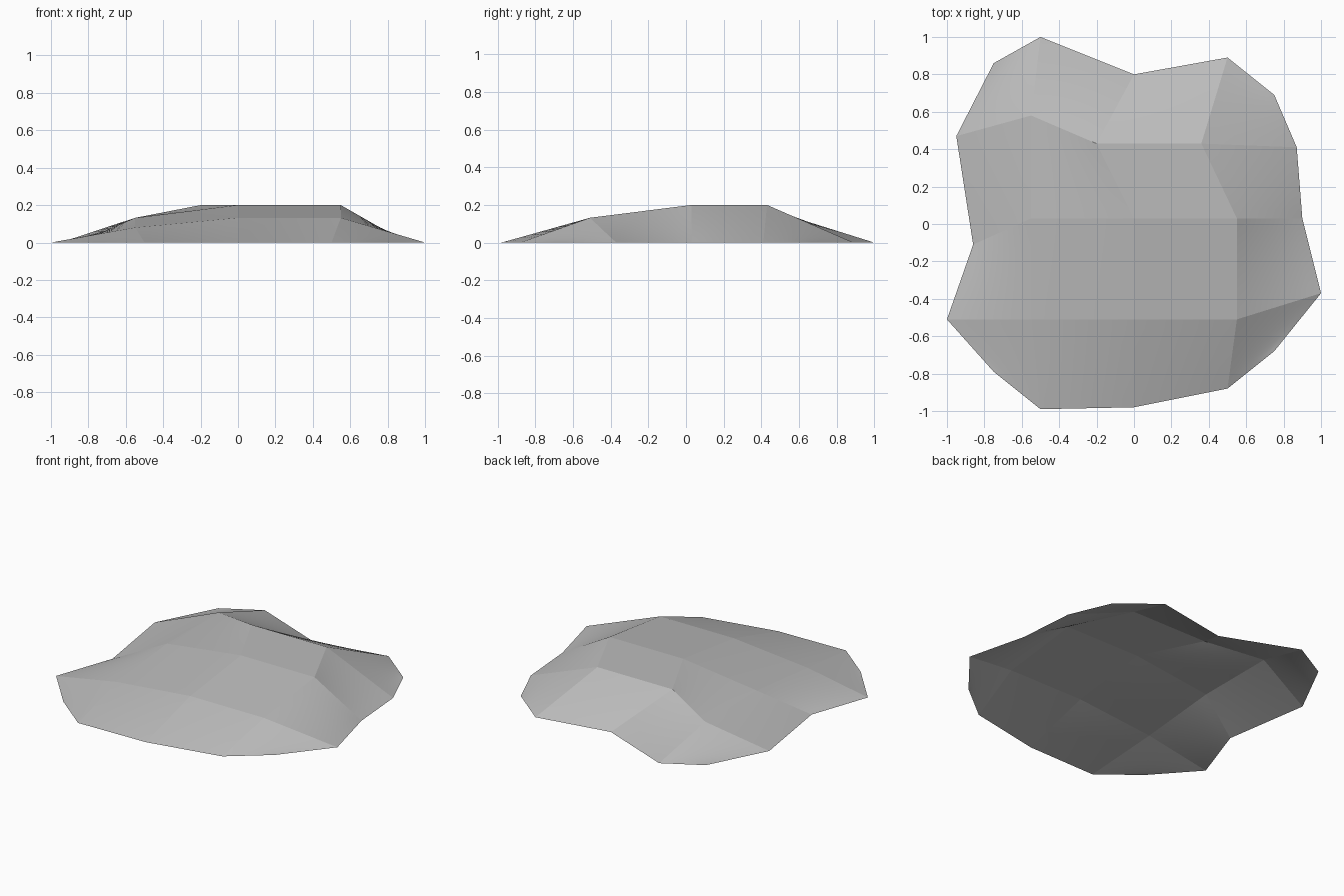
import bpy

if "Cube" in bpy.data.objects:
    bpy.data.objects.remove(bpy.data.objects["Cube"], do_unlink=True)

# One plain grey for the whole mound
grey = bpy.data.materials.new("stone grey")
grey.use_nodes = True
colour = (0.5, 0.5, 0.5, 1)
grey.diffuse_color = colour
grey.node_tree.nodes["Principled BSDF"].inputs["Base Color"].default_value = colour

# Control rows from front to back; the rim rests on the ground
LOW, MID, TOP = 0.08, 0.132, 0.2
rows = [
    [(-.75, -.79, 0), (-.5, -.99, 0), (0, -.98, 0), (.5, -.88, 0), (.75, -.68, 0)],
    [(-1, -.51, 0), (-.55, -.51, LOW), (0, -.51, MID), (.55, -.51, MID), (1, -.37, 0)],
    [(-.86, -.11, 0), (-.55, .03, MID), (0, .03, TOP), (.55, .03, TOP), (.9, .03, 0)],
    [(-.95, .47, 0), (-.55, .58, MID), (-.2, .43, TOP), (.36, .43, TOP), (.87, .41, 0)],
    [(-.75, .86, 0), (-.5, 1, 0), (0, .8, 0), (.5, .89, 0), (.75, .69, 0)],
]
n = len(rows)
verts = [p for row in rows for p in row]
faces = [(j * n + i, j * n + i + 1, (j + 1) * n + i + 1, (j + 1) * n + i)
         for j in range(n - 1) for i in range(n - 1)]

# Open sheet of twisted patches meeting at sharp creases
mesh = bpy.data.meshes.new("rock_mound")
mesh.from_pydata(verts, [], faces)
mesh.materials.append(grey)
mesh.shade_smooth()
for edge in mesh.edges:
    edge.use_edge_sharp = True

mound = bpy.data.objects.new("rock_mound", mesh)
bpy.context.collection.objects.link(mound)

# Straight-edged subdivision turns each patch into a smooth ruled surface
sub = mound.modifiers.new("patches", "SUBSURF")
sub.subdivision_type = "SIMPLE"
sub.levels = sub.render_levels = 3
